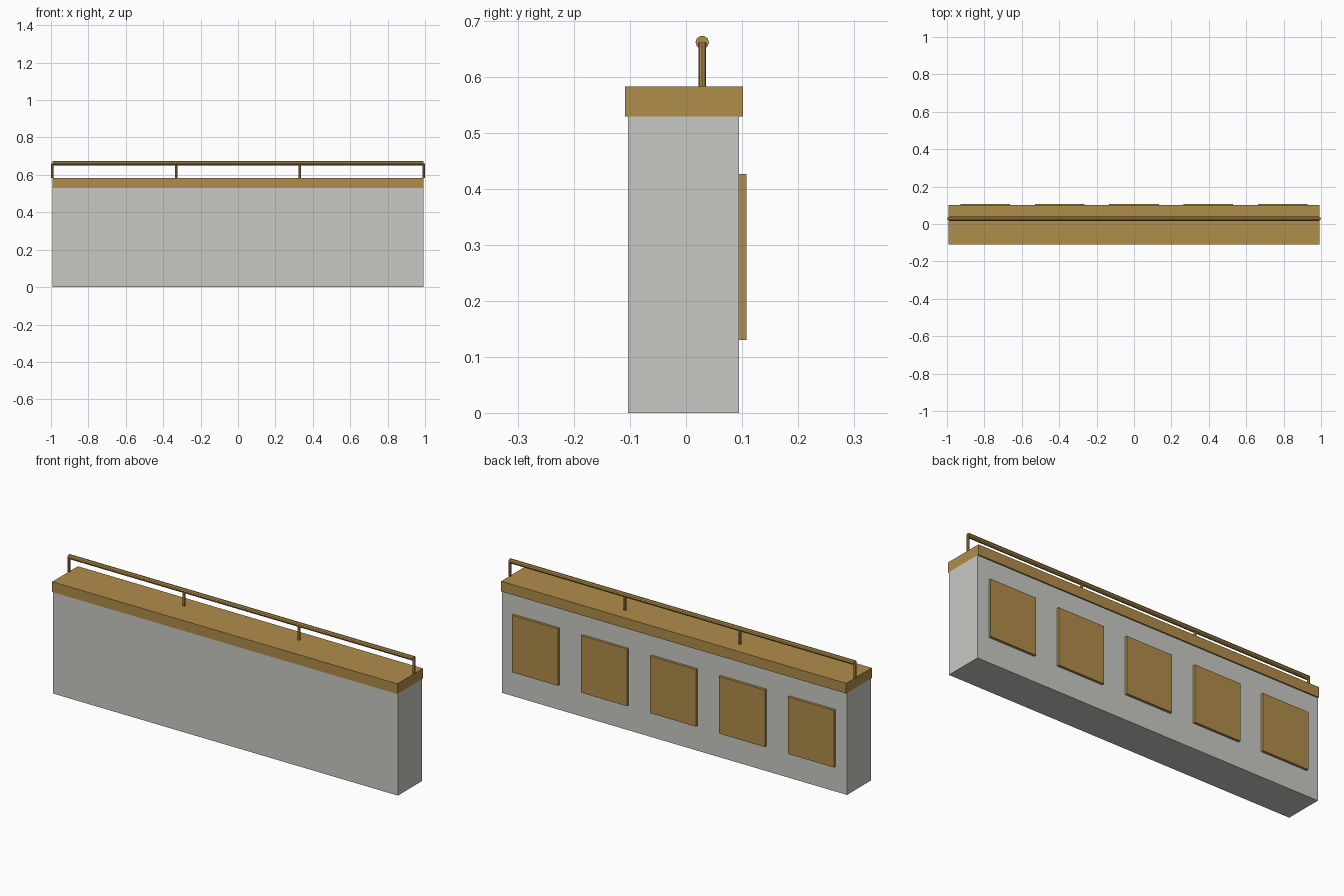
import bpy
from math import pi

cube = bpy.data.objects.get("Cube")
if cube:
    bpy.data.objects.remove(cube, do_unlink=True)


def material(name, rgb):
    mat = bpy.data.materials.new(name)
    mat.use_nodes = True
    colour = (*rgb, 1)
    mat.diffuse_color = colour
    mat.node_tree.nodes["Principled BSDF"].inputs["Base Color"].default_value = colour
    return mat


stone = material("pale grey", (0.584, 0.584, 0.552))
brass = material("brass gold", (0.434, 0.266, 0.069))


def box(name, low, high, mat):
    centre = [(a + b) / 2 for a, b in zip(low, high)]
    bpy.ops.mesh.primitive_cube_add(size=1, location=centre)
    obj = bpy.context.object
    obj.name = name
    obj.scale = [b - a for a, b in zip(low, high)]
    bpy.ops.object.transform_apply(location=False, rotation=False, scale=True)
    obj.data.materials.append(mat)


def rod(name, radius, length, centre, tilt, sides):
    bpy.ops.mesh.primitive_cylinder_add(vertices=sides, radius=radius, depth=length,
                                        location=centre, rotation=(0, tilt, 0))
    obj = bpy.context.object
    obj.name = name
    obj.data.materials.append(brass)


HALF = 0.993          # half length of the counter
BACK = 0.095          # rear face of the counter body
TOP = 0.583           # upper face of the counter top
RAIL_Y, RAIL_Z = 0.029, 0.662

# Counter body and overhanging top
box("counter_body", (-HALF, -0.104, 0), (HALF, BACK, 0.53), stone)
box("counter_top", (-HALF, -0.109, 0.53), (HALF, 0.102, TOP), brass)

# Five evenly spaced panels on the rear face
pitch = 2 * HALF / 5
for i in range(5):
    x = (i - 2) * pitch
    box(f"rear_panel_{i + 1}", (x - pitch / 3, BACK, 0.13),
        (x + pitch / 3, 0.108, 0.427), brass)

# Rail carried on four posts
rod("rail", 0.012, 2 * HALF, (0, RAIL_Y, RAIL_Z), pi / 2, 10)
for i in range(4):
    x = -HALF + i * 2 * HALF / 3
    rod(f"rail_post_{i + 1}", 0.007, RAIL_Z - TOP,
        (x, RAIL_Y, (RAIL_Z + TOP) / 2), 0, 8)
